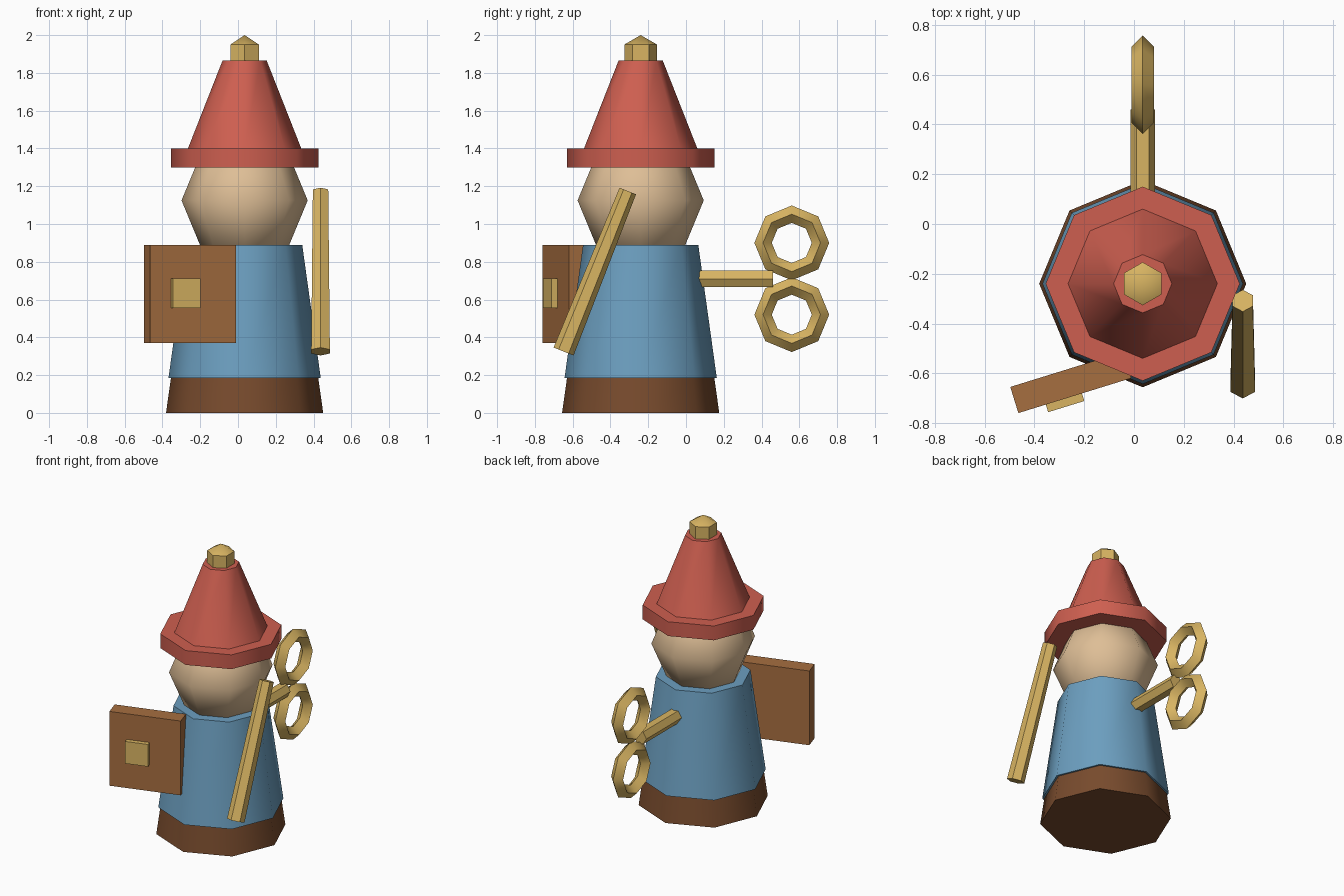
import bpy, bmesh, math
from mathutils import Matrix, Vector

old = bpy.data.objects.get("Cube")
if old:
    bpy.data.objects.remove(old, do_unlink=True)


def material(name, *rgb):
    """Flat colour from display values, stored as linear."""
    col = [(c / 255 / 12.92) if c < 10 else ((c / 255 + 0.055) / 1.055) ** 2.4 for c in rgb] + [1]
    m = bpy.data.materials.new(name)
    m.use_nodes = True
    m.diffuse_color = col
    m.node_tree.nodes["Principled BSDF"].inputs["Base Color"].default_value = col
    return m


RED = material("red felt", 206, 95, 80)
BLUE = material("blue coat", 108, 159, 192)
SKIN = material("skin", 222, 190, 150)
GOLD = material("gold", 216, 180, 98)
WOOD = material("wood", 166, 110, 64)
DARK = material("dark wood", 120, 75, 45)


def finish(obj, name, mat):
    obj.name = obj.data.name = name
    obj.data.materials.clear()
    obj.data.materials.append(mat)
    bpy.ops.object.select_all(action="DESELECT")
    obj.select_set(True)
    bpy.context.view_layer.objects.active = obj
    bpy.ops.object.shade_smooth_by_angle(angle=math.radians(52))
    return obj


def lathe(name, mat, profile, sides=8, loc=(0, 0, 0), tilt=0, turn=0):
    """Turned part: (radius, height) profile around z, tilted about x."""
    bm = bmesh.new()
    rings = []
    for r, z in profile:
        angles = [math.radians(turn) + math.tau * i / sides for i in range(sides)]
        rings.append([bm.verts.new((r * math.cos(a), r * math.sin(a), z)) for a in angles])
    for low, high in zip(rings, rings[1:]):
        for i in range(sides):
            j = (i + 1) % sides
            bm.faces.new((low[i], low[j], high[j], high[i]))
    bm.faces.new(rings[0][::-1])
    bm.faces.new(rings[-1])
    bmesh.ops.remove_doubles(bm, verts=bm.verts, dist=0.0005)
    bmesh.ops.recalc_face_normals(bm, faces=bm.faces)
    bm.transform(Matrix.Translation(loc) @ Matrix.Rotation(math.radians(tilt), 4, "X"))
    me = bpy.data.meshes.new(name)
    bm.to_mesh(me)
    bm.free()
    obj = bpy.data.objects.new(name, me)
    bpy.context.collection.objects.link(obj)
    return finish(obj, name, mat)


def ball(radius, bands):
    """Half-circle profile for a coarse sphere."""
    steps = [math.pi * i / bands for i in range(bands + 1)]
    return [(radius * math.sin(a), -radius * math.cos(a)) for a in steps]


def box(name, mat, size, loc, turn):
    bpy.ops.mesh.primitive_cube_add(size=1, location=loc, rotation=(0, 0, turn))
    obj = bpy.context.object
    obj.scale = size
    return finish(obj, name, mat)


CX, CY = 0.035, -0.24

# Figure: base, coat, head
lathe("base", DARK, [(0.416, 0), (0.39, 0.185)], loc=(CX, CY, 0))
lathe("coat", BLUE, [(0.403, 0.185), (0.305, 0.89)], loc=(CX, CY, 0))
lathe("head", SKIN, ball(0.334, 4), loc=(CX, CY, 1.125))

# Hat with brim and bobble
lathe("hat_brim", RED, [(0.39, 1.30), (0.39, 1.40)], loc=(CX, CY, 0))
lathe("hat_cone", RED, [(0.30, 1.40), (0.117, 1.865)], loc=(CX, CY, 0))
lathe("hat_knob", GOLD, ball(0.1, 3), sides=6, loc=(CX, CY, 1.90), turn=90)

# Leaning baton at the left side
lathe("baton", GOLD, [(0.057, 0), (0.047, 0.915)], sides=6,
      loc=(0.437, -0.648, 0.325), tilt=-21.8, turn=90)

# Wind-up key on the back
lathe("key_shaft", GOLD, [(0.05, 0), (0.05, 0.40)], sides=6, loc=(CX, 0.06, 0.71), tilt=-90)
for side, z in (("upper", 0.90), ("lower", 0.52)):
    bpy.ops.mesh.primitive_torus_add(major_segments=8, minor_segments=4, major_radius=0.152,
                                     minor_radius=0.046, location=(CX, 0.56, z),
                                     rotation=(0, math.pi / 2, 0))
    finish(bpy.context.object, side + "_key_ring", GOLD)

# Shield with a square boss on its front
turn = 0.3
center = Vector((-0.254, -0.637, 0.63))
box("shield", WOOD, (0.475, 0.11, 0.52), center, turn)
boss = center + Matrix.Rotation(turn, 3, "Z") @ Vector((-0.046, -0.062, 0.003))
box("shield_boss", GOLD, (0.152, 0.05, 0.155), boss, turn)
